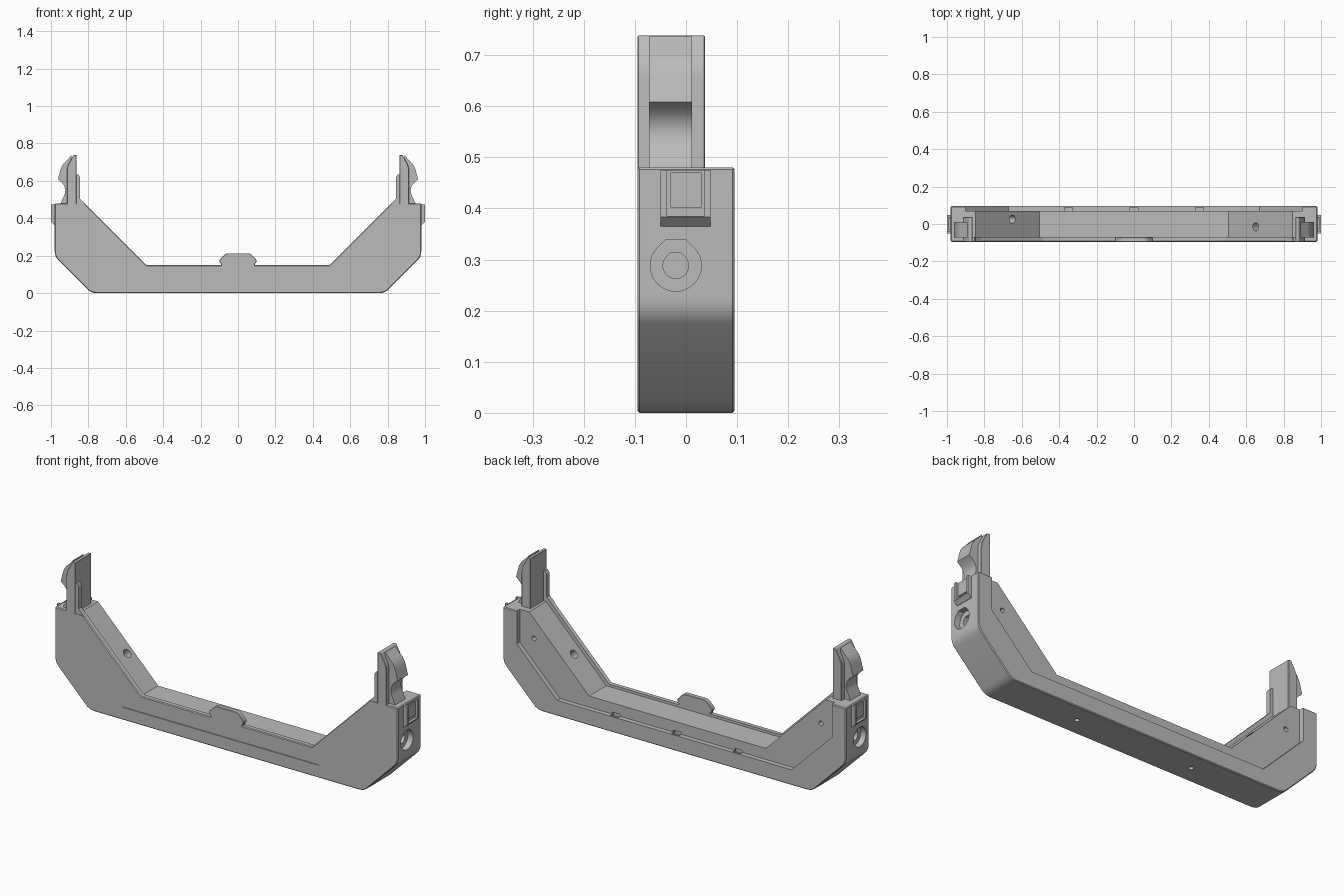
import bpy, bmesh, math
from mathutils import Vector

cube = bpy.data.objects.get("Cube")
if cube:
    bpy.data.objects.remove(cube, do_unlink=True)

grey = bpy.data.materials.new("plain grey")
grey.use_nodes = True
grey.diffuse_color = (0.5, 0.5, 0.5, 1)
grey.node_tree.nodes["Principled BSDF"].inputs["Base Color"].default_value = (0.5, 0.5, 0.5, 1)

parts = []


def add(name, bm):
    bmesh.ops.recalc_face_normals(bm, faces=bm.faces)
    mesh = bpy.data.meshes.new(name)
    bm.to_mesh(mesh)
    bm.free()
    mesh.materials.append(grey)
    ob = bpy.data.objects.new(name, mesh)
    bpy.context.collection.objects.link(ob)
    parts.append(ob)
    return ob


def prism(name, pts, a, b, axis="Y"):
    """Extrude a flat outline from a to b along the axis."""
    place = {"Y": lambda u, v: (u, a, v), "X": lambda u, v: (a, u, v)}[axis]
    shift = Vector((0, b - a, 0) if axis == "Y" else (b - a, 0, 0))
    bm = bmesh.new()
    face = bm.faces.new([bm.verts.new(place(u, v)) for u, v in pts])
    ext = bmesh.ops.extrude_face_region(bm, geom=[face], use_keep_orig=True)
    bmesh.ops.translate(bm, vec=shift, verts=[g for g in ext["geom"] if isinstance(g, bmesh.types.BMVert)])
    return add(name, bm)


def box(name, x0, x1, y0, y1, z0, z1):
    return prism(name, [(x0, z0), (x1, z0), (x1, z1), (x0, z1)], y0, y1)


def cylinder(name, centre, direction, radius, depth):
    bm = bmesh.new()
    bmesh.ops.create_cone(bm, cap_ends=True, segments=24, radius1=radius, radius2=radius, depth=depth)
    turn = Vector((0, 0, 1)).rotation_difference(Vector(direction)).to_matrix()
    bmesh.ops.rotate(bm, matrix=turn, verts=bm.verts)
    bmesh.ops.translate(bm, vec=centre, verts=bm.verts)
    return add(name, bm)


def mirrored(half):
    return half + [(-x, z) for x, z in reversed(half)]


def rounded(p, q, r, size, steps=4):
    """Points of a curved corner at q, between p and r."""
    p, q, r = Vector(p), Vector(q), Vector(r)
    s, e = q + (p - q).normalized() * size, q + (r - q).normalized() * size
    ts = [i / steps for i in range(steps + 1)]
    return [tuple(s * (1 - t) ** 2 + q * 2 * t * (1 - t) + e * t * t) for t in ts]


def teardrop(cy, cz, r):
    arc = [math.radians(45 - 270 * i / 24) for i in range(25)]
    pts = [(cy + r * math.cos(t), cz + r * math.sin(t)) for t in arc]
    k = r * math.tan(math.pi / 8)
    return pts + [(cy - k, cz + r), (cy + k, cz + r)]


def apply(ob, mod):
    bpy.context.view_layer.objects.active = ob
    bpy.ops.object.modifier_apply(modifier=mod.name)


def cut(ob, cutter):
    mod = ob.modifiers.new("cut", "BOOLEAN")
    mod.operation, mod.solver, mod.object = "DIFFERENCE", "EXACT", cutter
    apply(ob, mod)
    parts.remove(cutter)
    bpy.data.objects.remove(cutter, do_unlink=True)


def soften(ob, width):
    mod = ob.modifiers.new("edge", "BEVEL")
    mod.width, mod.segments, mod.limit_method = width, 1, "ANGLE"
    mod.angle_limit = math.radians(40)
    apply(ob, mod)


FRONT, BACK = -0.095, 0.095
WALL = -0.07      # inside of the front wall
PANEL = 0.07      # recessed rear panel

# Main body: wide U with chamfered lower corners
low, side, top = (0.785, 0), (0.98, 0.195), (0.98, 0.48)
half = rounded((0, 0), low, side, 0.03) + rounded(low, side, top, 0.03)
half += [top, (0.82, 0.48), (0.49, 0.15)]
body = prism("body", mirrored(half), FRONT, BACK)
soften(body, 0.004)

# Lowered inner floor and recessed rear panel
cut(body, prism("floor_cutter", mirrored([(0.505, 0.137), (0.855, 0.487), (0.855, 0.6)]), WALL, 0.2))
cut(body, prism("rear_cutter", mirrored([(0.67, 0.08), (0.9, 0.31), (0.9, 0.6)]), PANEL, 0.2))

# Slots along the rear lip
for x in (-0.35, 0, 0.35):
    cut(body, box("slot_cutter", x - 0.022, x + 0.022, 0.06, 0.087, 0.068, 0.09))

# Thin engraved line on the front
cut(body, box("line_cutter", -0.59, 0.53, -0.12, FRONT + 0.005, 0.065, 0.071))

# Screw holes: slopes, rear panel, underside, and end ports
for s, hole_y in ((-1, 0.025), (1, -0.015)):
    cut(body, cylinder("slope_hole_cutter", (s * 0.65, hole_y, 0.282), (-s, 0, 1), 0.022, 0.1))
    cut(body, cylinder("rear_hole_cutter", (s * 0.82, PANEL, 0.35), (0, 1, 0), 0.012, 0.06))
    cut(body, cylinder("under_hole_cutter", (s * 0.33, 0, 0), (0, 0, 1), 0.012, 0.06))
    cut(body, prism("port_cutter", teardrop(-0.02, 0.288, 0.05), s * 0.95, s * 1.1, "X"))
    cut(body, prism("bore_cutter", teardrop(-0.02, 0.288, 0.025), s * 0.89, s * 1.1, "X"))

# Raised tab in the middle of the front wall
tab = prism("front_tab", mirrored([(0.09, 0.14), (0.09, 0.155), (0.098, 0.165), (0.098, 0.178)]
            + rounded((0.098, 0.178), (0.064, 0.213), (0, 0.213), 0.012)), FRONT, WALL)
soften(tab, 0.002)

# Upright posts, hooks and side clips at both ends
for s, word in ((1, "left"), (-1, "right")):
    def end_part(name, pts, y0, y1):
        return prism(word + "_" + name, [(s * x, z) for x, z in pts], y0, y1)

    post = end_part("post", [(0.863, 0.46), (0.863, 0.738), (0.88, 0.738)]
                    + rounded((0.88, 0.738), (0.914, 0.675), (0.914, 0.46), 0.02)
                    + [(0.914, 0.46)], FRONT, 0.037)
    soften(post, 0.002)

    end_part("shoulder", [(0.815, 0.475), (0.845, 0.505), (0.845, 0.62), (0.854, 0.635),
                          (0.87, 0.635), (0.87, 0.475)], FRONT + 0.001, WALL)

    scoop = [(0.963, 0.608)] + rounded((0.963, 0.608), (0.905, 0.562), (0.952, 0.482), 0.06, 10)
    crest = rounded((0.963, 0.615), (0.94, 0.69), (0.88, 0.737), 0.03, 5)
    end_part("hook", [(0.89, 0.737)] + crest[::-1] + scoop + [(0.952, 0.47), (0.89, 0.47)], -0.072, 0.012)

    clip = end_part("clip", [(0.965, 0.475), (1, 0.475), (1, 0.383), (0.982, 0.365), (0.965, 0.365)],
                    -0.05, 0.048)
    x0, x1 = sorted((s * 0.985, s * 1.1))
    cut(clip, box("clip_cutter", x0, x1, -0.037, 0.036, 0.385, 0.6))
    x0, x1 = sorted((s * 0.975, s * 0.992))
    box(word + "_clip_tongue", x0, x1, -0.03, 0.03, 0.402, 0.47)

# Smooth rounded corners, keep hard edges
bpy.ops.object.select_all(action="DESELECT")
for ob in parts:
    ob.select_set(True)
bpy.context.view_layer.objects.active = body
bpy.ops.object.shade_smooth_by_angle(angle=math.radians(30))
